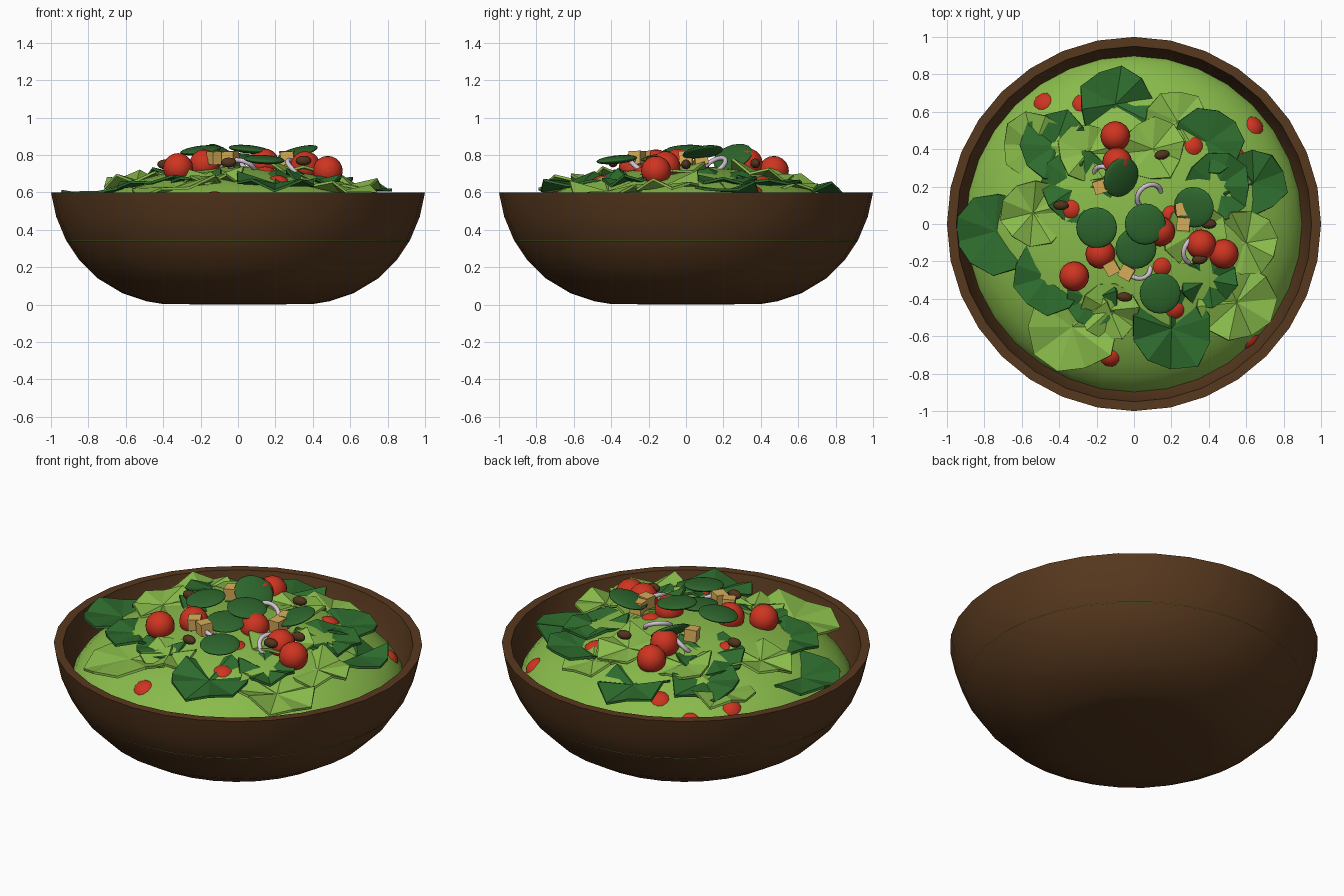
import bpy, bmesh, math, random
from mathutils import Vector

if "Cube" in bpy.data.objects:
    bpy.data.objects.remove(bpy.data.objects["Cube"])

random.seed(11)


def mat(name, rgb):
    m = bpy.data.materials.new(name)
    m.diffuse_color = (*rgb, 1)
    m.use_nodes = True
    m.node_tree.nodes["Principled BSDF"].inputs["Base Color"].default_value = m.diffuse_color
    return m


WOOD = mat("dark wood", (0.095, 0.04, 0.013))
LIGHT = mat("lettuce green", (0.25, 0.50, 0.07))
DARK = mat("spinach green", (0.027, 0.15, 0.027))
CUKE = mat("cucumber green", (0.027, 0.135, 0.027))
RED = mat("tomato red", (0.62, 0.035, 0.015))
BREAD = mat("crouton gold", (0.68, 0.42, 0.10))
OLIVE = mat("olive brown", (0.085, 0.035, 0.012))
ONION = mat("onion lilac", (0.66, 0.55, 0.66))


def make(name, bm, material, angle=None):
    bmesh.ops.recalc_face_normals(bm, faces=bm.faces)
    me = bpy.data.meshes.new(name)
    bm.to_mesh(me)
    bm.free()
    ob = bpy.data.objects.new(name, me)
    bpy.context.collection.objects.link(ob)
    me.materials.append(material)
    if angle:
        bpy.ops.object.select_all(action='DESELECT')
        ob.select_set(True)
        bpy.context.view_layer.objects.active = ob
        bpy.ops.object.shade_smooth_by_angle(angle=math.radians(angle))
    return ob


def lathe(name, profile, material, n=32):
    bm = bmesh.new()
    rings = []
    for r, z in profile:
        if r < 1e-4:
            rings.append([bm.verts.new((0, 0, z))] * n)
        else:
            rings.append([bm.verts.new((r * math.sin(2 * math.pi * i / n),
                                        r * math.cos(2 * math.pi * i / n), z)) for i in range(n)])
    for a, b in zip(rings, rings[1:]):
        for i in range(n):
            j = (i + 1) % n
            bm.faces.new(list(dict.fromkeys((a[i], a[j], b[j], b[i]))))
    return make(name, bm, material, 35)


def dome_z(x, y):
    return 0.34 + 0.40 * math.sqrt(max(0, 1 - (x * x + y * y) / 0.918 ** 2))


# bowl: full rounded wall with a flat foot, and an inner wall
outer = [(0.40, 0.003), (0.49, 0.018), (0.62, 0.062), (0.75, 0.14), (0.85, 0.24),
         (0.92, 0.345), (0.972, 0.47), (1.0, 0.6)]
inner = [(0.40, 0.053), (0.47, 0.067), (0.59, 0.105), (0.71, 0.175), (0.805, 0.265),
         (0.873, 0.36), (0.922, 0.475), (0.95, 0.6)]
lathe("bowl", [(0, 0)] + outer + inner[::-1] + [(0, 0.05)], WOOD)

# mound of lettuce filling the bowl
mound = [(0.918 * math.cos(t), 0.34 + 0.40 * math.sin(t))
         for t in (math.pi / 2 * i / 10 for i in range(11))]
lathe("salad_mound", mound[:-1] + [(0, 0.74)], LIGHT)


# crumpled leaves: folded fans, nearly level so the inner side sinks in the mound
def leaf(name, x, y, r, material, lift, slope):
    bm = bmesh.new()
    n = 10
    d = math.hypot(x, y)
    z0 = dome_z(x, y) + lift
    sx, sy = [-slope * c / d + random.uniform(-0.06, 0.06) for c in (x, y)]
    phase = random.uniform(0, 6.28)
    c = bm.verts.new((x, y, z0 - 0.015))
    rim = []
    for i in range(n):
        a = 2 * math.pi * i / n + phase
        rr = r * random.uniform(0.9, 1.08)
        dx, dy = rr * math.cos(a), rr * math.sin(a)
        wave = 0.02 * (-1) ** i + random.uniform(-0.025, 0.025)
        rim.append(bm.verts.new((x + dx, y + dy, z0 + sx * dx + sy * dy + wave)))
    for i in range(n):
        bm.faces.new((c, rim[i], rim[(i + 1) % n]))
    ob = make(name, bm, material)
    s = ob.modifiers.new("thickness", 'SOLIDIFY')
    s.thickness = 0.014
    s.offset = 0


dark = [(-0.1, 0.64, 0.2), (-0.74, -0.04, 0.22), (0.64, 0.22, 0.18), (0.2, -0.56, 0.23),
        (-0.42, 0.42, 0.19), (0.4, 0.44, 0.19), (-0.46, -0.28, 0.2), (0.45, 0.2, 0.18),
        (-0.3, 0.2, 0.2), (0.4, -0.3, 0.15), (-0.22, -0.4, 0.15)]
light = [(0.23, 0.55, 0.17), (-0.53, 0.42, 0.18), (-0.33, -0.55, 0.24), (0.55, -0.42, 0.21),
         (0.6, -0.1, 0.17), (-0.13, -0.46, 0.16), (-0.54, 0.06, 0.18), (0.1, 0.40, 0.17),
         (-0.25, 0.38, 0.16), (0.32, -0.05, 0.17)]
for i, (x, y, r) in enumerate(dark):
    outside = math.hypot(x, y) > 0.57
    leaf(f"spinach_leaf_{i}", x, y, r, DARK, 0.012 if outside else -0.004, 0.08 if outside else 0.16)
for i, (x, y, r) in enumerate(light):
    leaf(f"lettuce_leaf_{i}", x, y, r, LIGHT, 0.012, 0.12)


def ball(name, loc, size, material, rot=(0, 0, 0), seg=16):
    bm = bmesh.new()
    bmesh.ops.create_uvsphere(bm, u_segments=seg, v_segments=seg // 2 + 2, radius=1)
    ob = make(name, bm, material, 60)
    ob.location, ob.scale, ob.rotation_euler = loc, size, rot


# cherry tomatoes on top
for i, p in enumerate([(-0.1, 0.47, 0.715), (-0.09, 0.33, 0.755), (0.14, -0.04, 0.755),
                       (-0.18, -0.16, 0.75), (-0.32, -0.28, 0.73), (0.36, -0.11, 0.74),
                       (0.48, -0.16, 0.715)]):
    ball(f"tomato_{i}", p, (0.08,) * 3, RED)

# tomatoes nearly buried in the mound
for i, (x, y) in enumerate([(-0.49, 0.66), (-0.62, 0.45), (0.65, 0.53), (0.32, 0.42), (0.55, 0.36),
                            (0.15, -0.23), (0.22, -0.46), (-0.13, -0.72), (-0.34, 0.08),
                            (0.64, -0.64), (0.2, 0.05), (-0.28, 0.65)]):
    nrm = Vector((x / 0.84, y / 0.84, (dome_z(x, y) - 0.34) / 0.16)).normalized()
    p = Vector((x, y, dome_z(x, y))) - nrm * 0.058
    ball(f"buried_tomato_{i}", p, (0.075,) * 3, RED)

# cucumber slices: thin rounded lenses
for i, (x, y, z, rx, ry) in enumerate([(-0.2, -0.02, 0.825, 0.1, -0.12), (0.01, -0.13, 0.785, 0.1, 0.06),
                                       (0.14, -0.37, 0.775, 0.1, 0.05), (0.06, 0.0, 0.83, 0.05, 0.1),
                                       (0.32, 0.09, 0.815, 0.15, -0.25), (-0.07, 0.25, 0.79, 0.3, 0.6)]):
    ball(f"cucumber_slice_{i}", (x, y, z), (0.11, 0.11, 0.022), CUKE, (rx, ry, 0), 20)

# onion rings
for i, (x, y, z, rx, ry) in enumerate([(0.08, 0.15, 0.74, 0.5, 0.5), (-0.15, 0.25, 0.735, 0.6, -0.6),
                                       (0.32, -0.14, 0.725, 0.3, 0.7), (0.02, -0.23, 0.735, -0.5, 0.3)]):
    bpy.ops.mesh.primitive_torus_add(major_segments=20, minor_segments=8, major_radius=0.07,
                                     minor_radius=0.013, location=(x, y, z), rotation=(rx, ry, 0))
    ob = bpy.context.object
    ob.name = f"onion_ring_{i}"
    ob.data.materials.append(ONION)
    bpy.ops.object.shade_smooth_by_angle(angle=math.radians(60))

# croutons
for i, (x, y, z, a) in enumerate([(-0.18, 0.2, 0.785, 0.3), (0.26, 0.08, 0.785, 0.1), (0.265, 0.0, 0.785, -0.1),
                                  (-0.12, -0.235, 0.785, 0.5), (-0.04, -0.26, 0.785, -0.5)]):
    bm = bmesh.new()
    bmesh.ops.create_cube(bm, size=0.07)
    ob = make(f"crouton_{i}", bm, BREAD)
    ob.location, ob.rotation_euler = (x, y, z), (0.05, -0.05, a)

# olives
for i, (x, y, z, a) in enumerate([(-0.39, 0.1, 0.75, 0), (0.15, 0.37, 0.755, 0.2), (0.4, 0.0, 0.75, 0),
                                  (0.35, -0.19, 0.77, 0.1), (-0.05, -0.39, 0.76, -0.1)]):
    ball(f"olive_{i}", (x, y, z), (0.042, 0.026, 0.026), OLIVE, (0, 0, a), 12)
